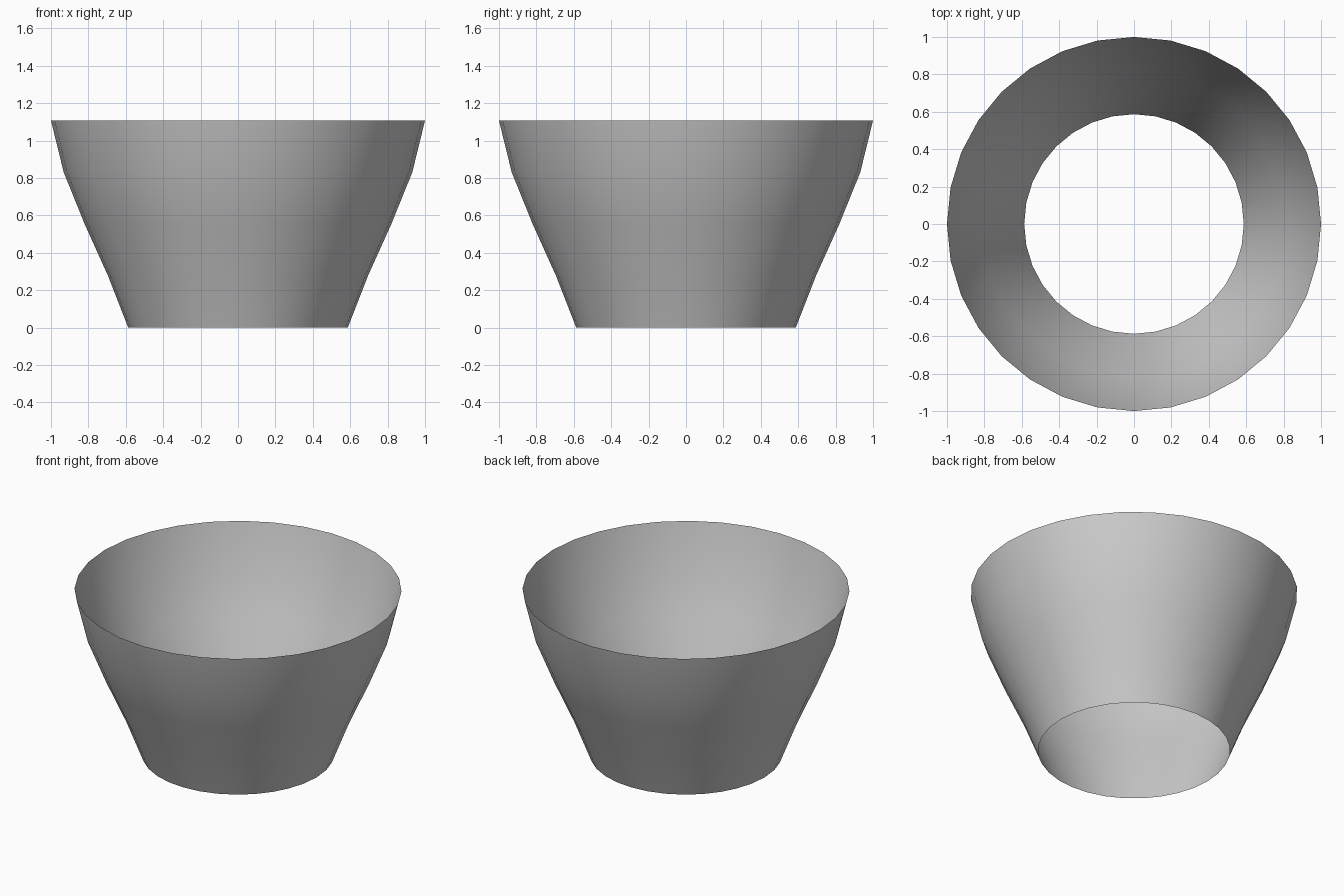
import bpy, bmesh, math

if "Cube" in bpy.data.objects:
    bpy.data.objects.remove(bpy.data.objects["Cube"])

SIDES = 32
# Wall profile: (radius, height), bottom to rim
PROFILE = [(0.587, 0.0), (0.695, 0.277), (0.82, 0.554), (0.932, 0.831), (1.0, 1.108)]

# Open tapered shell, no floor and no lid
bm = bmesh.new()
rings = []
for r, z in PROFILE:
    rings.append([bm.verts.new((r * math.cos(2 * math.pi * i / SIDES),
                                r * math.sin(2 * math.pi * i / SIDES), z))
                  for i in range(SIDES)])
for low, high in zip(rings, rings[1:]):
    for i in range(SIDES):
        j = (i + 1) % SIDES
        face = bm.faces.new((low[i], low[j], high[j], high[i]))
        face.smooth = True

mesh = bpy.data.meshes.new("tapered_shell")
bm.to_mesh(mesh)
bm.free()
shell = bpy.data.objects.new("tapered_shell", mesh)
bpy.context.collection.objects.link(shell)
